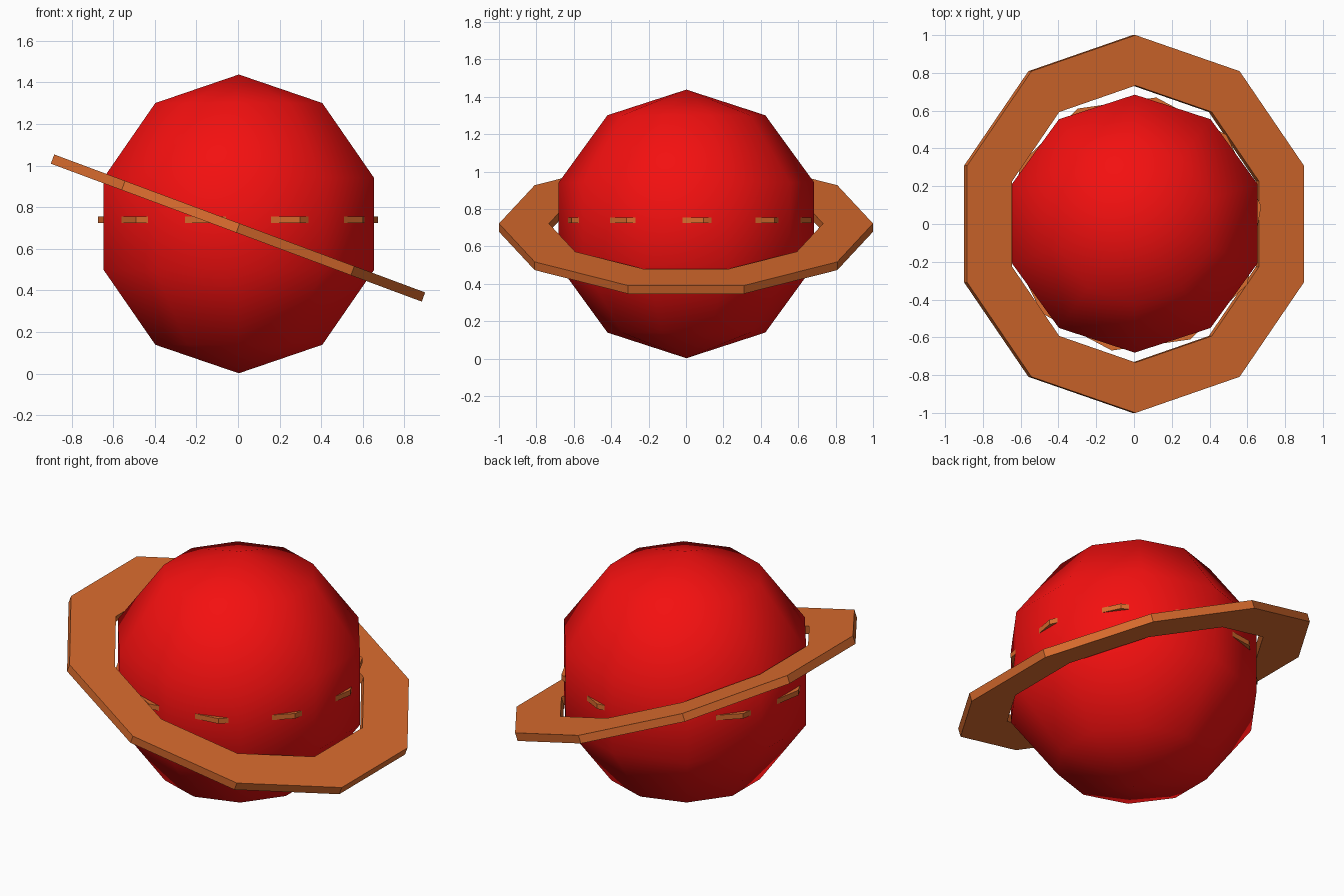
import bpy, bmesh, math

if "Cube" in bpy.data.objects:
    bpy.data.objects.remove(bpy.data.objects["Cube"])


def material(name, rgb):
    m = bpy.data.materials.new(name)
    m.diffuse_color = (*rgb, 1.0)
    m.use_nodes = True
    m.node_tree.nodes["Principled BSDF"].inputs["Base Color"].default_value = m.diffuse_color
    return m


def flat_ring(name, outer, inner, height, z, turn, tilt, mat, sides=10):
    # square-section ring, first corner on +y
    bm = bmesh.new()
    loops = []
    for k in range(sides):
        a = math.radians(90 + turn) + k * math.tau / sides
        c, s = math.cos(a), math.sin(a)
        section = [(outer, -height / 2), (outer, height / 2),
                   (inner, height / 2), (inner, -height / 2)]
        loops.append([bm.verts.new((r * c, r * s, h)) for r, h in section])
    for k in range(sides):
        a, b = loops[k], loops[(k + 1) % sides]
        for i in range(4):
            j = (i + 1) % 4
            bm.faces.new((a[i], b[i], b[j], a[j]))
    bmesh.ops.recalc_face_normals(bm, faces=bm.faces)
    mesh = bpy.data.meshes.new(name)
    bm.to_mesh(mesh)
    bm.free()
    mesh.materials.append(mat)
    ob = bpy.data.objects.new(name, mesh)
    ob.location.z = z
    ob.rotation_euler.y = math.radians(tilt)
    bpy.context.collection.objects.link(ob)
    return ob


red = material("planet_red", (0.9, 0.005, 0.005))
orange = material("ring_orange", (0.7, 0.15, 0.027))

# Planet body: low-poly sphere, smooth shaded
bpy.ops.mesh.primitive_uv_sphere_add(segments=10, ring_count=5, radius=0.718,
                                     location=(0.004, 0.002, 0.72))
planet = bpy.context.object
planet.name = "planet"
planet.data.materials.append(red)
bpy.ops.object.shade_smooth()

# Wide tilted ring
flat_ring("outer_ring", 1.0, 0.733, 0.047, 0.70, 0, 20.4, orange)

# Thin level band whose corners poke through the planet
flat_ring("inner_band", 0.68, 0.62, 0.03, 0.74, -10, 0, orange)
